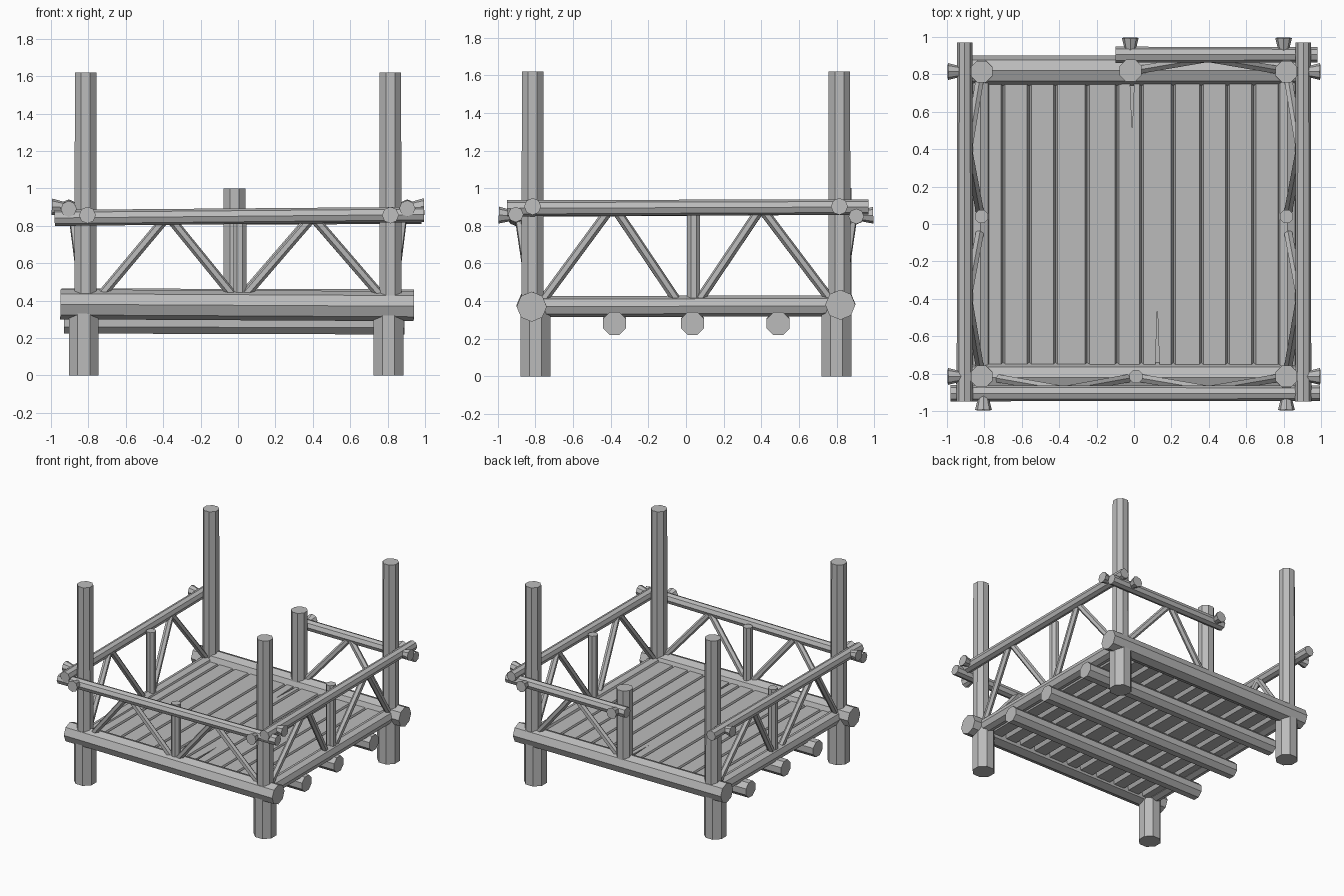
import bpy, bmesh, math
from mathutils import Vector, Quaternion

if "Cube" in bpy.data.objects:
    bpy.data.objects.remove(bpy.data.objects["Cube"])

wood = bpy.data.materials.new("grey_wood")
wood.use_nodes = True
colour = (0.5, 0.5, 0.5, 1)
wood.diffuse_color = colour
bsdf = wood.node_tree.nodes["Principled BSDF"]
bsdf.inputs["Base Color"].default_value = colour
bsdf.inputs["Roughness"].default_value = 0.9


def finish(name, bm):
    bmesh.ops.recalc_face_normals(bm, faces=bm.faces)
    mesh = bpy.data.meshes.new(name)
    bm.to_mesh(mesh)
    bm.free()
    mesh.materials.append(wood)
    obj = bpy.data.objects.new(name, mesh)
    bpy.context.collection.objects.link(obj)
    return obj


def log(name, start, end, r1, r2=None, sides=8, roll=0.0):
    """Faceted round timber from start to end."""
    a, b = Vector(start), Vector(end)
    axis = b - a
    bm = bmesh.new()
    bmesh.ops.create_cone(bm, cap_ends=True, segments=sides, radius1=r1,
                          radius2=r1 if r2 is None else r2, depth=axis.length)
    turn = axis.to_track_quat('Z', 'Y') @ Quaternion((0, 0, 1), roll)
    for v in bm.verts:
        v.co = turn @ v.co + (a + b) / 2
    return finish(name, bm)


def prism(name, outline, axis, offset):
    """Closed outline extruded along an axis."""
    bm = bmesh.new()
    face = bm.faces.new([bm.verts.new(p) for p in outline])
    out = bmesh.ops.extrude_face_region(bm, geom=[face])
    for v in out["geom"]:
        if isinstance(v, bmesh.types.BMVert):
            v.co += Vector(axis) * offset
    return finish(name, bm)


FLAT = math.pi / 8
C = 0.815

# Corner posts: thick legs below, slimmer uprights above
for sx, side in ((-1, "right"), (1, "left")):
    for sy, end in ((-1, "front"), (1, "back")):
        x, y = sx * C, sy * C
        log(f"{end}_{side}_leg", (x - 0.01, sy * 0.8, 0), (x - 0.01, sy * 0.8, 0.38), 0.086, roll=FLAT)
        log(f"{end}_{side}_post", (x, y, 0.36), (x, y, 1.62), 0.064, 0.062, roll=FLAT)

# Main beams, side logs and joists
log("front_beam", (-0.95, -0.82, 0.38), (0.94, -0.82, 0.37), 0.08)
log("back_beam", (-0.945, 0.82, 0.385), (0.94, 0.82, 0.38), 0.08)
for sx, side in ((-1, "right"), (1, "left")):
    log(f"{side}_side_log", (sx * 0.82, -0.8, 0.37), (sx * 0.82, 0.8, 0.375), 0.056)
for i, y in enumerate((-0.38, 0.035, 0.49)):
    log(f"joist_{i + 1}", (-0.93, y, 0.285), (0.89, y, 0.28), 0.066, roll=FLAT)

# Deck planks with chamfered edges
seams = (-0.83, -0.70, -0.56, -0.42, -0.25, -0.09, 0.04, 0.21, 0.36, 0.50, 0.64, 0.78)
top, low, cham = 0.40, 0.335, 0.011
planks = []
for i, (a, b) in enumerate(zip(seams, seams[1:])):
    section = [(a + 2 * cham, low), (b - 2 * cham, low), (b, top - 0.025),
               (b - cham, top), (a + cham, top), (a, top - 0.025)]
    planks.append(prism(f"plank_{i + 1}", [(x, -0.76, z) for x, z in section], (0, 1, 0), 1.52))


# Tapered splits in two plank ends
def split(plank, x, y_end, y_tip, width):
    cutter = prism("split_cutter", [(x - width, y_end, 0.37), (x + width, y_end, 0.37),
                                    (x, y_tip, 0.37)], (0, 0, 1), 0.1)
    cutter.hide_render = True
    mod = plank.modifiers.new("split", 'BOOLEAN')
    mod.object, mod.operation, mod.solver = cutter, 'DIFFERENCE', 'EXACT'
    graph = bpy.context.evaluated_depsgraph_get()
    cut = bpy.data.meshes.new_from_object(plank.evaluated_get(graph))
    plank.modifiers.clear()
    plank.data = cut
    bpy.data.objects.remove(cutter)


split(planks[5], -0.01, 0.78, 0.5, 0.012)
split(planks[6], 0.125, -0.78, -0.45, 0.012)


# Railings: u runs along the rail, place() turns it into a position
def railing(name, place, u0, u1, z0, z1, base, mid, braces, pegs):
    rail_z = (z0 + z1) / 2
    log(f"{name}_rail", place(u0, 0.905, z0), place(u1, 0.905, z1), 0.043, 0.041)
    if mid is not None:
        log(f"{name}_middle_post", place(mid, C, base - 0.04), place(mid, C, rail_z + 0.02), 0.038, roll=FLAT)
    for i, (foot, head) in enumerate(braces):
        log(f"{name}_brace_{i + 1}", place(foot, 0.825, base - 0.02),
            place(head, 0.885, rail_z - 0.015), 0.025, sides=6)
    for i, u in enumerate(pegs):
        log(f"{name}_peg_{i + 1}", place(u, 0.86, rail_z), place(u, 0.995, rail_z + 0.006), 0.012, 0.045)


def front(u, d, z):
    return (u, -d, z)


def back(u, d, z):
    return (u, d, z)


def left(u, d, z):
    return (d, u, z)


def right(u, d, z):
    return (-d, u, z)


front_braces = ((-0.73, -0.39), (-0.03, -0.36), (0.04, 0.39), (0.76, 0.41))
side_braces = ((-0.76, -0.41), (-0.05, -0.37), (0.07, 0.39), (0.77, 0.41))
railing("front", front, -0.98, 0.995, 0.842, 0.86, 0.45, 0.01, front_braces, (-0.805, 0.815))
railing("left", left, -0.95, 0.97, 0.893, 0.9, 0.425, 0.04, side_braces, (-0.815, 0.815))
railing("right", right, -0.95, 0.97, 0.89, 0.9, 0.425, 0.04, side_braces, (-0.815, 0.815))
railing("back", back, -0.1, 0.98, 0.85, 0.85, 0.45, None, ((0.03, 0.38), (0.76, 0.41)), (-0.02, 0.8))

# Short post beside the entrance gap
log("entrance_post", (-0.018, 0.82, 0.38), (-0.018, 0.82, 1.0), 0.064, roll=FLAT)
